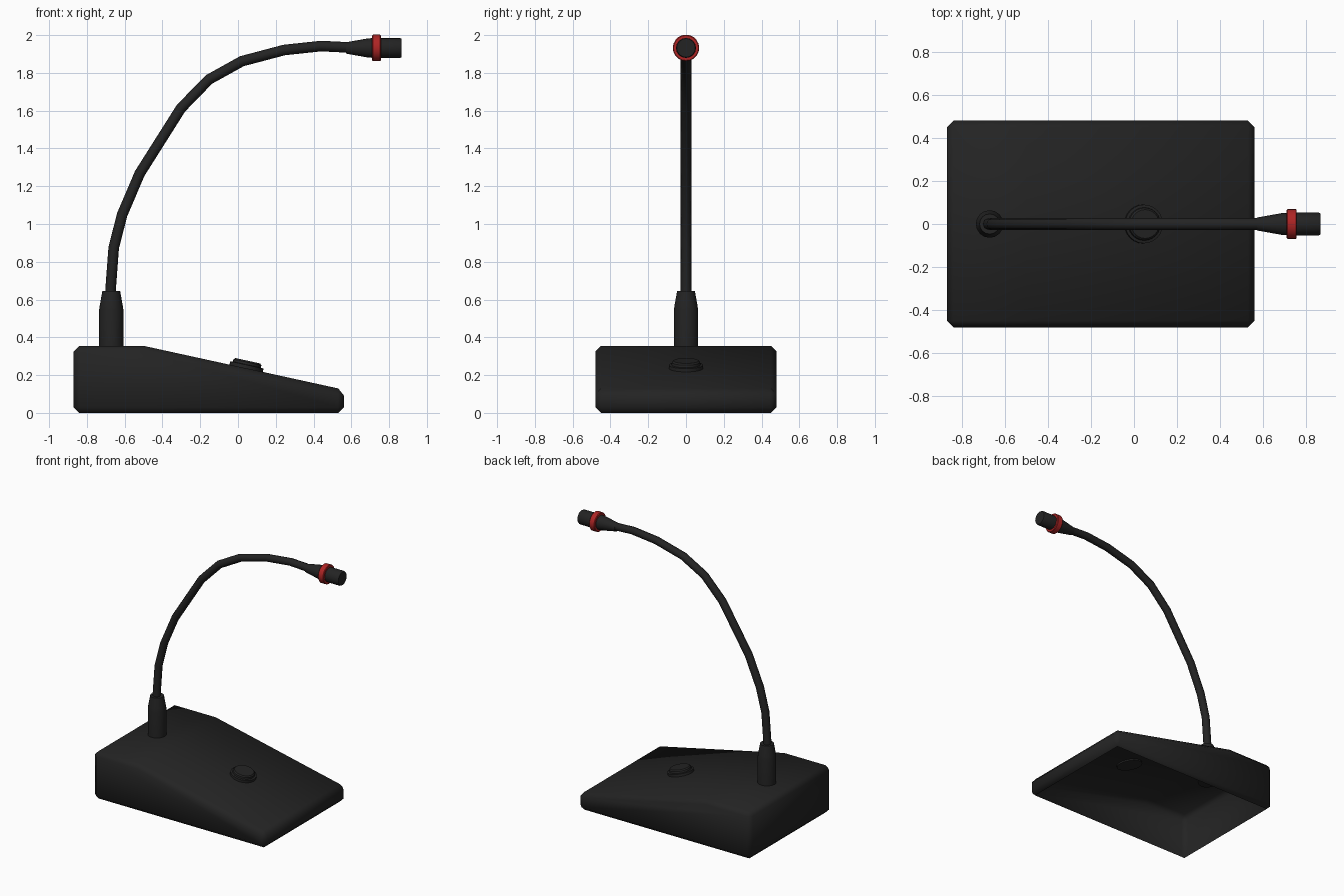
import bpy, bmesh, math
from mathutils import Matrix, Vector

if "Cube" in bpy.data.objects:
    bpy.data.objects.remove(bpy.data.objects["Cube"])


def material(name, rgb):
    m = bpy.data.materials.new(name)
    m.diffuse_color = (*rgb, 1)
    m.use_nodes = True
    m.node_tree.nodes["Principled BSDF"].inputs["Base Color"].default_value = m.diffuse_color
    return m


BLACK = material("matte black", (0.017, 0.017, 0.017))
RED = material("signal red", (0.42, 0.018, 0.018))


def add(name, mesh, mat, angle):
    mesh.materials.clear()
    mesh.materials.append(mat)
    ob = bpy.data.objects.new(name, mesh)
    bpy.context.collection.objects.link(ob)
    bpy.ops.object.select_all(action='DESELECT')
    ob.select_set(True)
    bpy.context.view_layer.objects.active = ob
    bpy.ops.object.shade_smooth_by_angle(angle=math.radians(angle))
    return ob


def lathe(name, profile, origin, axis, mat, sides=20, angle=35):
    """Revolve (radius, height) points about an axis through origin."""
    bm = bmesh.new()
    rings = []
    for r, h in profile:
        rings.append([bm.verts.new((r * math.cos(2 * math.pi * i / sides),
                                    r * math.sin(2 * math.pi * i / sides), h))
                      for i in range(sides)])
    for a, b in zip(rings, rings[1:]):
        for i in range(sides):
            j = (i + 1) % sides
            bm.faces.new((a[i], a[j], b[j], b[i]))
    bm.faces.new(rings[0][::-1])
    bm.faces.new(rings[-1])
    rot = Vector((0, 0, 1)).rotation_difference(Vector(axis)).to_matrix().to_4x4()
    bm.transform(Matrix.Translation(origin) @ rot)
    bmesh.ops.recalc_face_normals(bm, faces=bm.faces)
    mesh = bpy.data.meshes.new(name)
    bm.to_mesh(mesh)
    bm.free()
    return add(name, mesh, mat, angle)


# Wedge base: extruded side profile, chamfered edges, open underneath
bm = bmesh.new()
side = [(-0.87, 0), (0.56, 0), (0.56, 0.123), (-0.5, 0.355), (-0.87, 0.355)]
face = bm.faces.new([bm.verts.new((x, -0.48, z)) for x, z in side])
ext = bmesh.ops.extrude_face_region(bm, geom=[face])
bmesh.ops.translate(bm, vec=(0, 0.96, 0),
                    verts=[g for g in ext["geom"] if isinstance(g, bmesh.types.BMVert)])
bmesh.ops.recalc_face_normals(bm, faces=bm.faces)
sharp = [e for e in bm.edges if e.calc_face_angle() > math.radians(30)]
bmesh.ops.bevel(bm, geom=sharp, offset=0.03, segments=1, affect='EDGES', profile=0.5)
bm.normal_update()
bmesh.ops.delete(bm, geom=[f for f in bm.faces if f.normal.z < -0.95], context='FACES')
base_mesh = bpy.data.meshes.new("base")
bm.to_mesh(base_mesh)
bm.free()
add("base", base_mesh, BLACK, 60)

# Talk button lying on the slope
slope = Vector((0.214, 0, 0.977))
lathe("talk_button", [(0.091, -0.01), (0.09, 0.018), (0.077, 0.02), (0.075, 0.033),
                      (0.067, 0.041)], (0.043, 0, 0.236), slope, BLACK, 24)

# Neck socket
lathe("neck_socket", [(0.064, 0), (0.064, 0.20), (0.06, 0.225), (0.047, 0.298)],
      (-0.671, 0, 0.348), (0, 0, 1), BLACK, 16)

# Gooseneck tube swept along the bend
path = [(-0.674, 0.60), (-0.674, 0.66), (-0.658, 0.875), (-0.613, 1.05), (-0.52, 1.268),
        (-0.302, 1.613), (-0.154, 1.765), (0.021, 1.862), (0.244, 1.921),
        (0.44, 1.942), (0.60, 1.934)]
curve = bpy.data.curves.new("neck_path", 'CURVE')
curve.dimensions = '3D'
curve.bevel_depth = 0.028
curve.bevel_resolution = 2
curve.use_fill_caps = True
spline = curve.splines.new('POLY')
spline.points.add(len(path) - 1)
for p, (x, z) in zip(spline.points, path):
    p.co = (x, 0, z, 1)
guide = bpy.data.objects.new("neck_path", curve)
bpy.context.collection.objects.link(guide)
bpy.context.view_layer.update()
neck_mesh = bpy.data.meshes.new_from_object(
    guide.evaluated_get(bpy.context.evaluated_depsgraph_get()))
bpy.data.objects.remove(guide)
add("gooseneck", neck_mesh, BLACK, 60)

# Microphone head: tapered body, red ring, capsule
head = (0, 0, 1.932)
lathe("head_body", [(0.03, 0.572), (0.05, 0.684), (0.053, 0.72)], head, (1, 0, 0), BLACK, 16)
lathe("head_ring", [(0.066, 0.71), (0.07, 0.714), (0.07, 0.752), (0.066, 0.756)],
      head, (1, 0, 0), RED, 20)
lathe("head_capsule", [(0.053, 0.74), (0.053, 0.858), (0.049, 0.866)],
      head, (1, 0, 0), BLACK, 16)
